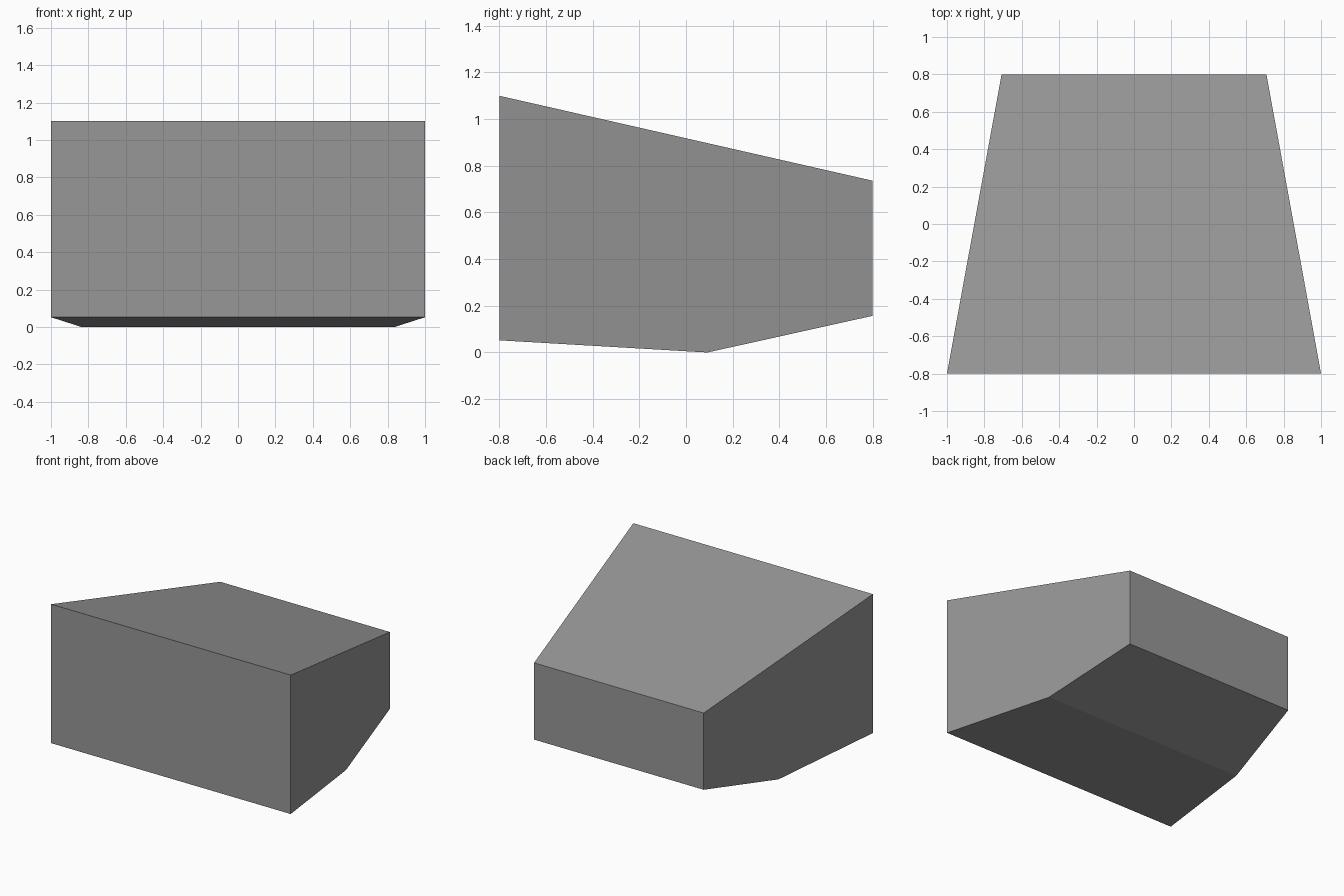
import bpy
import bmesh

if "Cube" in bpy.data.objects:
    bpy.data.objects.remove(bpy.data.objects["Cube"])

# Side profile (y, z): front bottom, keel, back bottom, back top, front top
PROFILE = [(-0.8, 0.052), (0.092, 0.0), (0.8, 0.157), (0.8, 0.736), (-0.8, 1.1)]
FRONT_HALF, BACK_HALF = 1.0, 0.708


def half_width(y):
    """The block narrows evenly from front to back."""
    t = (y + 0.8) / 1.6
    return FRONT_HALF + (BACK_HALF - FRONT_HALF) * t


# Tapered wedge block: two mirrored side faces joined by a strip around the profile
bm = bmesh.new()
left, right = [[bm.verts.new((s * half_width(y), y, z)) for y, z in PROFILE]
               for s in (-1, 1)]
bm.faces.new(left)
bm.faces.new(right)
n = len(PROFILE)
for i in range(n):
    j = (i + 1) % n
    bm.faces.new((left[i], left[j], right[j], right[i]))
bmesh.ops.recalc_face_normals(bm, faces=bm.faces)

mesh = bpy.data.meshes.new("wedge_block")
bm.to_mesh(mesh)
bm.free()

# Dark grey finish
dark_grey = bpy.data.materials.new("dark_grey")
dark_grey.diffuse_color = (0.31, 0.31, 0.31, 1.0)
dark_grey.use_nodes = True
dark_grey.node_tree.nodes["Principled BSDF"].inputs["Base Color"].default_value = dark_grey.diffuse_color
mesh.materials.append(dark_grey)
bpy.context.collection.objects.link(bpy.data.objects.new("wedge_block", mesh))
